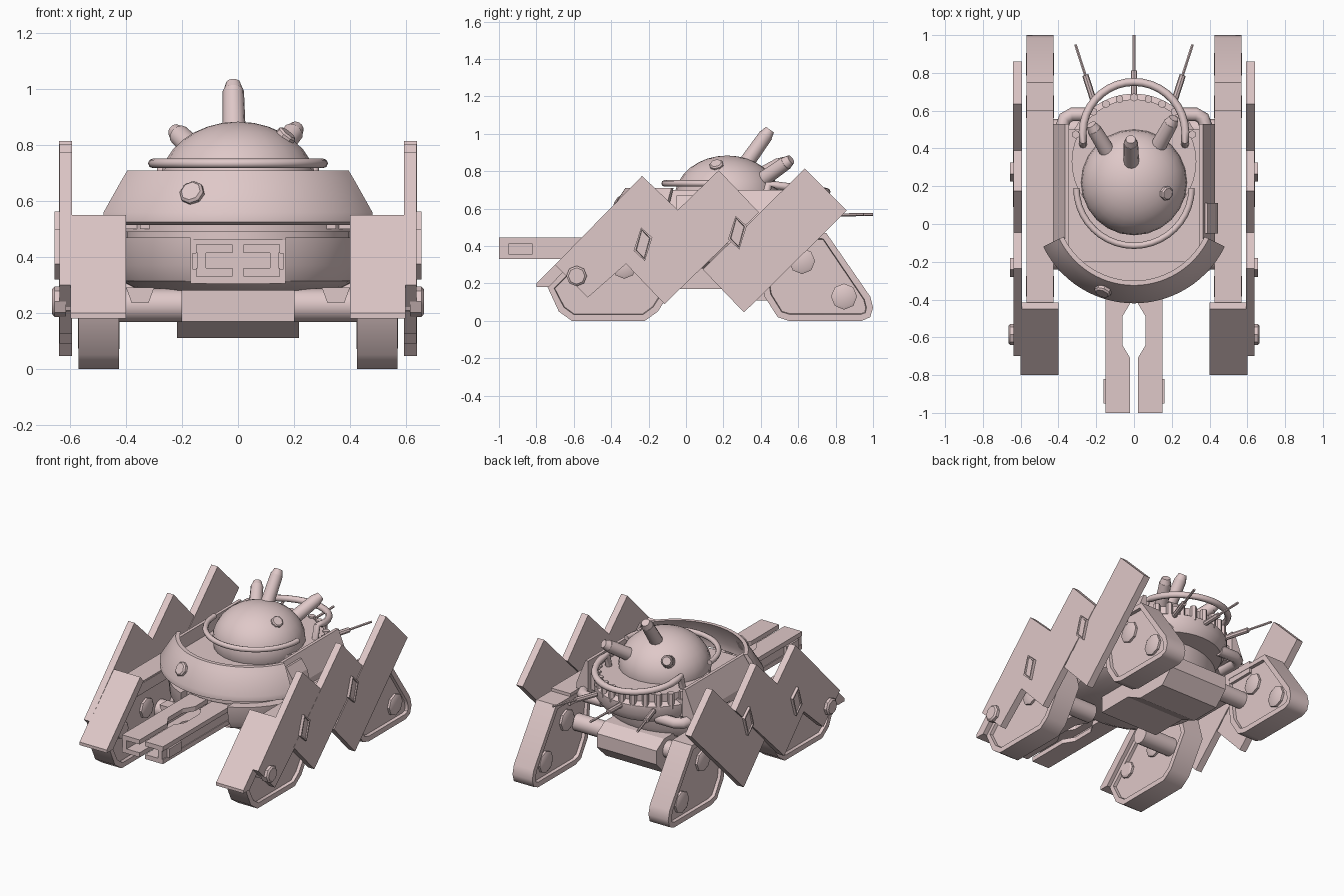
import bpy, bmesh, math
from mathutils import Vector

if "Cube" in bpy.data.objects:
    bpy.data.objects.remove(bpy.data.objects["Cube"])

mat = bpy.data.materials.new("dusty pink")
mat.diffuse_color = (0.74, 0.58, 0.58, 1)
mat.use_nodes = True
mat.node_tree.nodes["Principled BSDF"].inputs["Base Color"].default_value = mat.diffuse_color


def finish(name, bm, angle=32):
    bmesh.ops.recalc_face_normals(bm, faces=bm.faces)
    me = bpy.data.meshes.new(name)
    bm.to_mesh(me)
    bm.free()
    me.materials.append(mat)
    ob = bpy.data.objects.new(name, me)
    bpy.context.collection.objects.link(ob)
    if angle:
        bpy.ops.object.select_all(action='DESELECT')
        bpy.context.view_layer.objects.active = ob
        ob.select_set(True)
        bpy.ops.object.shade_smooth_by_angle(angle=math.radians(angle))
    return ob


def prism(name, pts, a, b, axis='x', inset=0.0, angle=0):
    """Extrude a 2D outline along an axis; inset sinks both end faces."""
    def place(p, t):
        return {'x': (t, p[0], p[1]), 'y': (p[0], t, p[1]), 'z': (p[0], p[1], t)}[axis]
    bm = bmesh.new()
    lo = [bm.verts.new(place(p, a)) for p in pts]
    hi = [bm.verts.new(place(p, b)) for p in pts]
    caps = [bm.faces.new(lo), bm.faces.new(hi)]
    n = len(pts)
    for i in range(n):
        j = (i + 1) % n
        bm.faces.new((lo[i], lo[j], hi[j], hi[i]))
    bmesh.ops.recalc_face_normals(bm, faces=bm.faces)
    if inset:
        for f in caps:
            bmesh.ops.inset_region(bm, faces=[f], thickness=inset)
            bmesh.ops.inset_region(bm, faces=[f], thickness=0.004, depth=-0.02)
    return finish(name, bm, angle)


def box(name, x0, x1, y0, y1, z0, z1):
    return prism(name, [(x0, y0), (x1, y0), (x1, y1), (x0, y1)], z0, z1, 'z')


def rod(name, p, q, r0, r1=None, seg=12):
    p, q = Vector(p), Vector(q)
    bm = bmesh.new()
    bmesh.ops.create_cone(bm, cap_ends=True, segments=seg, radius1=r0,
                          radius2=r0 if r1 is None else r1, depth=(q - p).length)
    rot = (q - p).to_track_quat('Z', 'Y').to_matrix().to_4x4()
    bmesh.ops.transform(bm, matrix=rot, verts=bm.verts)
    bmesh.ops.translate(bm, vec=(p + q) / 2, verts=bm.verts)
    return finish(name, bm)


def bolt(name, p, n, r, h):
    p, n = Vector(p), Vector(n).normalized()
    rod(name, p - n * 0.02, p + n * h * 0.7, r, seg=8)
    rod(name + "_cap", p + n * h * 0.7, p + n * h, r, r * 0.8, seg=8)


def lathe(name, rings, cy, a0=0.0, a1=360.0, seg=40):
    """Revolve a closed (radius, z) loop about x=0, y=cy; angle 0 faces +x."""
    bm = bmesh.new()
    full = a1 - a0 >= 360
    cols = []
    for i in range(seg if full else seg + 1):
        t = math.radians(a0 + (a1 - a0) * i / seg)
        cols.append([bm.verts.new((r * math.cos(t), cy + r * math.sin(t), z)) for r, z in rings])
    m = len(rings)
    for i in range(seg):
        c, d = cols[i], cols[(i + 1) % len(cols)]
        for k in range(m):
            l = (k + 1) % m
            bm.faces.new((c[k], d[k], d[l], c[l]))
    if not full:
        bm.faces.new(cols[0])
        bm.faces.new(cols[-1])
    return finish(name, bm)


def tube(name, pts, r):
    """Round pipe through a list of points."""
    bm = bmesh.new()
    pts = [Vector(p) for p in pts]
    cols = []
    for i, p in enumerate(pts):
        d = (pts[min(i + 1, len(pts) - 1)] - pts[max(i - 1, 0)]).normalized()
        u = d.cross(Vector((0, 0, 1))).normalized()
        v = u.cross(d)
        cols.append([bm.verts.new(p + (u * math.cos(k * math.pi / 4) + v * math.sin(k * math.pi / 4)) * r)
                     for k in range(8)])
    for c, d in zip(cols, cols[1:]):
        for k in range(8):
            bm.faces.new((c[k], c[(k + 1) % 8], d[(k + 1) % 8], d[k]))
    bm.faces.new(cols[0])
    bm.faces.new(cols[-1])
    return finish(name, bm, 50)


def arc(cx, cy, r, a0, a1, z0, z1=None, n=20):
    z1 = z0 if z1 is None else z1
    return [(cx + r * math.cos(math.radians(a0 + (a1 - a0) * i / n)),
             cy + r * math.sin(math.radians(a0 + (a1 - a0) * i / n)),
             z0 + (z1 - z0) * math.sin(math.pi * i / n)) for i in range(n + 1)]


# hull: lower bowl with a gun notch, neck, deck disc and rear drum
hull = lathe("lower_hull", [(0.01, 0.28), (0.35, 0.28), (0.42, 0.315), (0.45, 0.37), (0.46, 0.47), (0.01, 0.47)], 0.07)
notch = box("notch_cutter", -0.17, 0.17, -0.6, -0.29, 0.305, 0.6)
notch.hide_render = True
notch.hide_viewport = True
cut = hull.modifiers.new("notch", 'BOOLEAN')
cut.operation, cut.object, cut.solver = 'DIFFERENCE', notch, 'EXACT'
lathe("hull_neck", [(0.01, 0.46), (0.40, 0.46), (0.40, 0.50), (0.01, 0.50)], 0.07)
lathe("deck_disc", [(0.01, 0.49), (0.43, 0.49), (0.43, 0.53), (0.01, 0.53)], 0.09)
lathe("rear_drum", [(0.01, 0.47), (0.33, 0.47), (0.36, 0.52), (0.36, 0.58), (0.33, 0.60),
                    (0.33, 0.65), (0.01, 0.65)], 0.33)
box("deck", -0.35, 0.35, -0.2, 0.5, 0.5, 0.61)
for i in range(11):
    t = math.radians(25 + 13 * i)
    c, s = math.cos(t), math.sin(t)
    rod("drum_rib", (0.34 * c, 0.33 + 0.34 * s, 0.56), (0.34 * c, 0.33 + 0.34 * s, 0.66), 0.022, seg=6)

# sloped front visor
lathe("visor", [(0.50, 0.515), (0.535, 0.525), (0.535, 0.56), (0.46, 0.68), (0.44, 0.71), (0.415, 0.71),
                (0.50, 0.56)], 0.115, 206, 334, 28)
bolt("visor_bolt", (-0.16, -0.345, 0.622), (-0.33, -0.85, 0.5), 0.045, 0.03)

# flattened dome with port, guns and hoops
bm = bmesh.new()
bmesh.ops.create_uvsphere(bm, u_segments=24, v_segments=16, radius=0.28)
bmesh.ops.scale(bm, vec=(1, 1, 0.8), verts=bm.verts)
bmesh.ops.translate(bm, vec=(0, 0.22, 0.66), verts=bm.verts)
finish("dome", bm)
bolt("dome_port", (0.165, 0.165, 0.825), (0.6, -0.2, 0.75), 0.038, 0.025)
for name, p, q in (("gun_centre", (-0.012, 0.27, 0.77), (-0.017, 0.44, 1.01)),
                   ("gun_right", (0.11, 0.38, 0.735), (0.205, 0.55, 0.855)),
                   ("gun_left", (-0.12, 0.35, 0.75), (-0.22, 0.515, 0.845))):
    p, q = Vector(p), Vector(q)
    d = (q - p).normalized()
    rod(name, p, q - d * 0.02, 0.043, 0.038)
    rod(name + "_tip", q - d * 0.02, q + d * 0.015, 0.036, 0.026)
tube("front_hoop", arc(0, 0.19, 0.305, 180, 360, 0.735), 0.017)
tube("rear_hoop", [(0.27, 0.42, 0.64)] + arc(0, 0.48, 0.272, -8, 188, 0.73, 0.69) + [(-0.27, 0.42, 0.64)], 0.021)

# rear antennas
for x0, x1, y1 in ((0, 0, 1.0), (0.21, 0.31, 0.95), (-0.21, -0.31, 0.95)):
    a, b = Vector((x0, 0.64, 0.56)), Vector((x1, y1, 0.57))
    rod("antenna_base", a, a.lerp(b, 0.48), 0.017, seg=8)
    rod("antenna", a.lerp(b, 0.4), b, 0.008, seg=6)

# undercarriage box with deeper sloped rear
prism("undercarriage", [(-0.05, 0.17), (0.2, 0.17), (0.32, 0.11), (0.53, 0.11), (0.62, 0.2),
                        (0.62, 0.29), (0.54, 0.34), (0.2, 0.34), (0.1, 0.283), (-0.05, 0.283)], -0.218, 0.218)

for s in (-1, 1):
    # forked front cannon: channel-shaped prongs with a widened slot
    slot = [(0.15, -1), (0.02, -1), (0.02, -0.71), (0.062, -0.64), (0.062, -0.49), (0.02, -0.42),
            (0.02, -0.28), (0.15, -0.28)]
    slot = [(s * x, y) for x, y in slot]
    prism("prong_top", slot, 0.415, 0.445, 'z')
    prism("prong_bottom", slot, 0.33, 0.36, 'z')
    box("prong_side", s * 0.115, s * 0.145, -1, -0.28, 0.35, 0.425)
    box("prong_pad", s * 0.14, s * 0.162, -0.95, -0.82, 0.355, 0.415)

    # sloped side wall with pad, and the rear corner pipe
    prism("side_wall", [(s * 0.43, 0.5), (s * 0.43, 0.54), (s * 0.365, 0.7), (s * 0.345, 0.7),
                        (s * 0.345, 0.5)], -0.14, 0.53, 'y')
    if s > 0:
        prism("wall_pad", [(0.445, 0.56), (0.43, 0.61), (0.39, 0.67), (0.37, 0.67), (0.40, 0.55)],
              -0.05, 0.11, 'y')
    tube("corner_pipe", [(s * 0.375, 0.40, 0.49), (s * 0.38, 0.52, 0.49), (s * 0.365, 0.56, 0.49),
                         (s * 0.33, 0.58, 0.49), (s * 0.2, 0.58, 0.49)], 0.036)

    # legs with recessed side faces, and the beam that joins them
    prism("front_leg", [(-0.74, 0.18), (-0.68, 0.05), (-0.61, 0), (-0.22, 0), (-0.15, 0.05), (-0.02, 0.26),
                        (-0.08, 0.48), (-0.45, 0.48)], s * 0.425, s * 0.57, inset=0.035, angle=62)
    prism("rear_leg", [(0.75, 0.47), (0.985, 0.13), (1.0, 0.07), (0.985, 0.02), (0.94, 0), (0.55, 0),
                       (0.49, 0.02), (0.42, 0.13), (0.38, 0.47)], s * 0.425, s * 0.57, inset=0.035, angle=50)
    box("leg_beam", s * 0.427, s * 0.568, -0.44, 0.6, 0.41, 0.49)
    prism("front_leg_cover", [(-0.8, 0.18), (-0.8, 0.2), (-0.45, 0.55), (-0.415, 0.51), (-0.735, 0.18)],
          s * 0.4, s * 0.6)

    # axles between legs and body
    for y, z, r in ((-0.18, 0.227, 0.06), (0.5, 0.26, 0.055)):
        rod("axle", (s * 0.2, y, z), (s * 0.45, y, z), r, seg=16)
    prism("axle_bracket", [(s * 0.3, 0.29), (s * 0.4, 0.29), (s * 0.38, 0.235), (s * 0.32, 0.235)],
          -0.25, -0.17, 'y')

    # leg bolts seated in the recesses of both faces
    for y, z, r in ((-0.585, 0.24, 0.055), (-0.33, 0.29, 0.065), (0.845, 0.13, 0.07), (0.62, 0.32, 0.07)):
        if y < -0.5:
            rod("bolt_stem", (s * 0.54, y, z), (s * 0.63, y, z), r * 0.8, seg=8)
            bolt("front_bolt", (s * 0.635, y, z), (s, 0, 0), r, 0.03)
        else:
            bolt("outer_bolt", (s * 0.548, y, z), (s, 0, 0), r, 0.024)
        bolt("inner_bolt", (s * 0.447, y, z), (-s, 0, 0), r, 0.024)

    # three slanted armour plates, with diamond clasps at the seams
    for k, plate in enumerate(([(-0.235, 0.775), (-0.02, 0.57), (-0.525, 0.125), (-0.70, 0.3)],
                               [(0.175, 0.805), (0.39, 0.58), (-0.115, 0.09), (-0.33, 0.315)],
                               [(0.635, 0.815), (0.86, 0.59), (0.31, 0.045), (0.09, 0.275)])):
        prism("armour_plate", plate, s * 0.593, s * (0.638 + 0.001 * k))
    for y, z in ((-0.23, 0.41), (0.275, 0.472)):
        prism("clasp", [(y - 0.05, z - 0.035), (y - 0.01, z + 0.09), (y + 0.05, z + 0.035),
                        (y + 0.01, z - 0.09)], s * 0.63, s * 0.657, inset=0.012)
